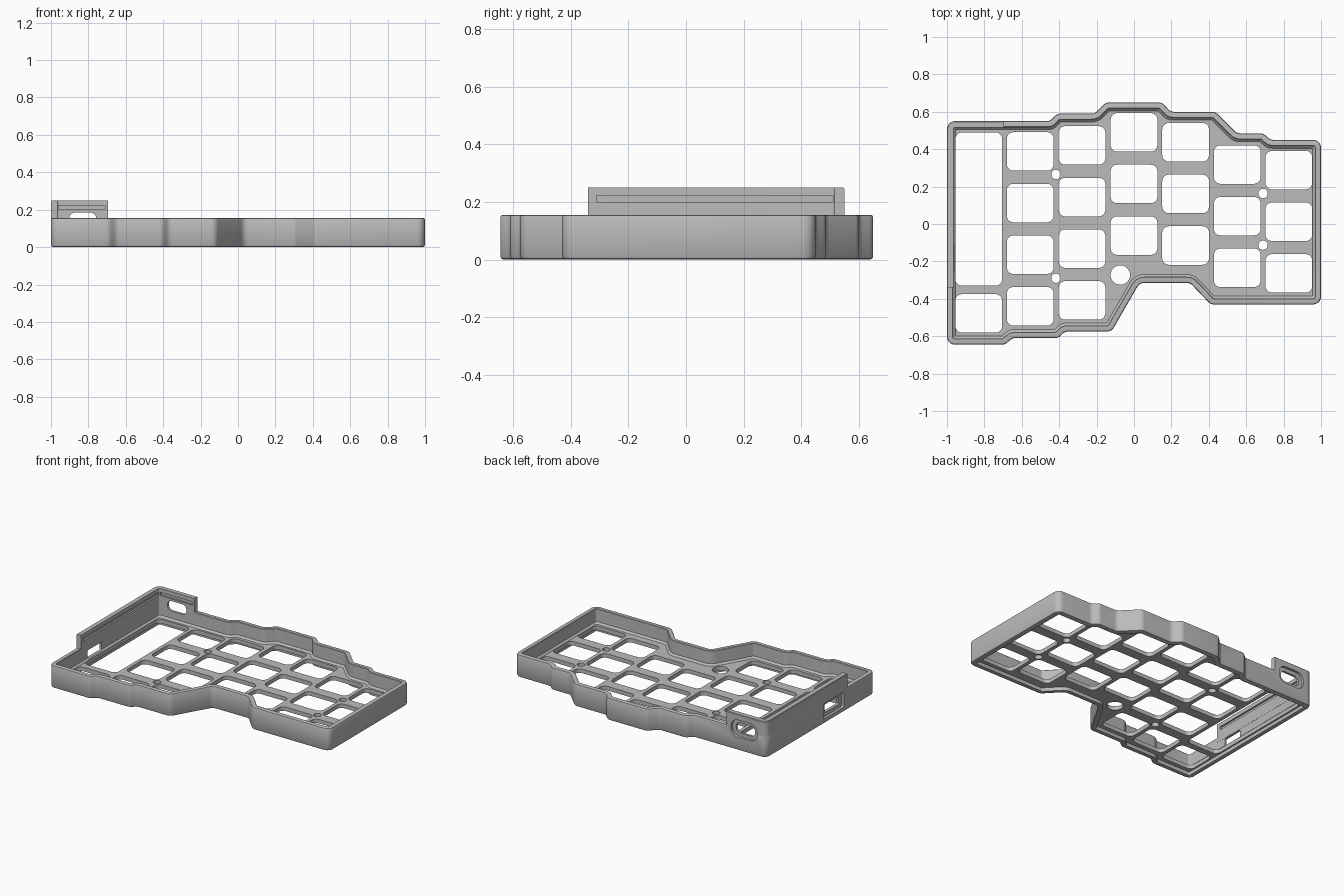
import bpy, bmesh, math
from mathutils import Vector

cube = bpy.data.objects.get("Cube")
if cube:
    bpy.data.objects.remove(cube, do_unlink=True)

grey = bpy.data.materials.new("matte grey")
grey.use_nodes = True
grey.diffuse_color = (0.5, 0.5, 0.5, 1)
grey.node_tree.nodes["Principled BSDF"].inputs["Base Color"].default_value = (0.5, 0.5, 0.5, 1)

# Stepped case outline, counter-clockwise seen from above
OUTLINE = [Vector(p) for p in reversed([
    (-1, .55), (-.45, .55), (-.41, .59), (-.21, .59), (-.15, .65), (.15, .65),
    (.195, .6), (.435, .6), (.55, .485), (.69, .485), (.73, .45), (1, .45),
    (1, -.43), (.41, -.43), (.3, -.315), (.03, -.315), (-.12, -.575),
    (-.37, -.575), (-.405, -.61), (-.65, -.61), (-.69, -.645), (-1, -.645)])]


def rounded(points, radius, inset=0.0, steps=5):
    """Inset a counter-clockwise polygon, then round every corner."""
    n = len(points)
    dirs = [(points[(i + 1) % n] - points[i]).normalized() for i in range(n)]
    normals = [Vector((-d.y, d.x)) for d in dirs]
    moved = [points[i] + (normals[i - 1] + normals[i]) * inset / (1 + normals[i - 1].dot(normals[i]))
             for i in range(n)]
    result = []
    for i, p in enumerate(moved):
        before, after = dirs[i - 1], dirs[i]
        turn = math.atan2(before.cross(after), before.dot(after))
        side = 1 if turn > 0 else -1
        r = max(radius - side * inset, 0.005)
        half_tan = math.tan(abs(turn) / 2)
        room = 0.45 * min((p - moved[i - 1]).length, (moved[(i + 1) % n] - p).length)
        reach = min(r * half_tan, room)
        r = reach / half_tan
        centre = p - before * reach + normals[i - 1] * r * side
        start = -normals[i - 1] * r * side
        for s in range(steps + 1):
            a = turn * s / steps
            result.append(centre + Vector((start.x * math.cos(a) - start.y * math.sin(a),
                                           start.x * math.sin(a) + start.y * math.cos(a))))
    return result


def rectangle(cx, cy, w, h, radius):
    corners = [(-1, -1), (1, -1), (1, 1), (-1, 1)]
    pts = [Vector((cx + a * w / 2, cy + b * h / 2)) for a, b in corners]
    return rounded(pts, radius) if radius else pts


def circle(cx, cy, r, sides=32):
    return [Vector((cx + r * math.cos(math.tau * k / sides), cy + r * math.sin(math.tau * k / sides)))
            for k in range(sides)]


def add_rings(bm, rings, closed=False):
    """Bridge matching rings of points; cap both ends unless closed."""
    loops = [[bm.verts.new(p) for p in ring] for ring in rings]
    pairs = list(zip(loops, loops[1:])) + ([(loops[-1], loops[0])] if closed else [])
    for a, b in pairs:
        for k in range(len(a)):
            m = (k + 1) % len(a)
            bm.faces.new((a[k], a[m], b[m], b[k]))
    if not closed:
        bm.faces.new(loops[0][::-1])
        bm.faces.new(loops[-1])


def finish(name, bm):
    bmesh.ops.recalc_face_normals(bm, faces=bm.faces)
    mesh = bpy.data.meshes.new(name)
    bm.to_mesh(mesh)
    bm.free()
    mesh.materials.append(grey)
    obj = bpy.data.objects.new(name, mesh)
    bpy.context.collection.objects.link(obj)
    return obj


def case_loft(name, profile, closed=False):
    """Sweep an (inset, height) profile around the case outline."""
    bm = bmesh.new()
    add_rings(bm, [[(p.x, p.y, z) for p in rounded(OUTLINE, 0.042, inset)] for inset, z in profile], closed)
    return finish(name, bm)


PLACE = {"z": lambda p, t: (p.x, p.y, t), "x": lambda p, t: (t, p.x, p.y), "y": lambda p, t: (p.x, t, p.y)}


def cutter(name, prisms):
    """One helper object from (shape, axis, low, high) prisms."""
    bm = bmesh.new()
    for shape, axis, low, high in prisms:
        add_rings(bm, [[PLACE[axis](p, t) for p in shape] for t in (low, high)])
    obj = finish(name, bm)
    obj.hide_render = True
    return obj


def boolean(target, tool, operation="DIFFERENCE"):
    mod = target.modifiers.new("cut", "BOOLEAN")
    mod.object, mod.operation, mod.solver = tool, operation, "EXACT"
    bpy.context.view_layer.objects.active = target
    bpy.ops.object.modifier_apply(modifier=mod.name)


# Tray: recessed underside, outer wall with soft edges, inner wall, floor plate
tray = case_loft("case_tray", [
    (.035, .025), (.035, 0), (.012, 0), (.004, .003), (0, .011), (0, .146), (.003, .153),
    (.009, .155), (.03, .155), (.033, .152), (.033, .065), (.045, .053)])

# Raised wall around the controller bay, trimmed to its corner
raised = case_loft("raised_wall", [
    (0, .1), (0, .246), (.004, .25), (.034, .25), (.034, .1)], closed=True)
bay = cutter("bay_trim", [(rectangle(-.9475, .23, .505, 1.14, 0), "z", .12, .4)])
boolean(raised, bay, "INTERSECT")

# Key openings: column centre, top key centre, number of keys
COLUMNS = [(-.83, -.478, 1), (-.555, .388, 4), (-.278, .42, 4), (0, .49, 3),
           (.276, .437, 3), (.552, .318, 3), (.828, .288, 3)]
openings = [(rectangle(x, top - .276 * k, .25, .206, .035), "z", -.1, .3)
            for x, top, count in COLUMNS for k in range(count)]
# Controller bay, screw holes and the larger round hole
openings.append((rectangle(-.83, .08, .25, .82, .035), "z", -.1, .3))
openings += [(circle(x, y, .025), "z", -.1, .3)
             for x, y in [(-.417, .265), (-.417, -.29), (.69, .163), (.69, -.113)]]
openings.append((circle(-.073, -.273, .052), "z", -.1, .3))
floor_cut = cutter("floor_openings", openings)

# Side and back ports, each a through hole with a wider outer recess
port_cut = cutter("port_holes", [
    (rectangle(-.19, .088, .15, .056, .008), "x", -1.1, -.93),
    (rectangle(-.83, .15, .145, .07, .034), "y", .48, .7)])
recess_cut = cutter("port_recesses", [
    (rectangle(-.19, .086, .22, .106, .01), "x", -1.1, -.982),
    (rectangle(-.83, .15, .2, .12, .058), "y", .532, .7)])

# Cover groove inside the raised wall
groove_cut = cutter("cover_groove", [
    (rectangle(.1, .211, .82, .022, 0), "x", -.978, -.95)])
groove_back = cutter("cover_groove_back", [
    (rectangle(-.835, .211, .25, .022, 0), "y", .5, .528)])

boolean(tray, floor_cut)
for part in (tray, raised):
    boolean(part, port_cut)
    boolean(part, recess_cut)
for tool in (groove_cut, groove_back):
    boolean(raised, tool)
for tool in (bay, floor_cut, port_cut, recess_cut, groove_cut, groove_back):
    bpy.data.objects.remove(tool, do_unlink=True)

# Smooth rounded corners, keep hard edges crisp
for part in (tray, raised):
    bpy.ops.object.select_all(action="DESELECT")
    part.select_set(True)
    bpy.context.view_layer.objects.active = part
    bpy.ops.object.shade_smooth_by_angle(angle=math.radians(35))
